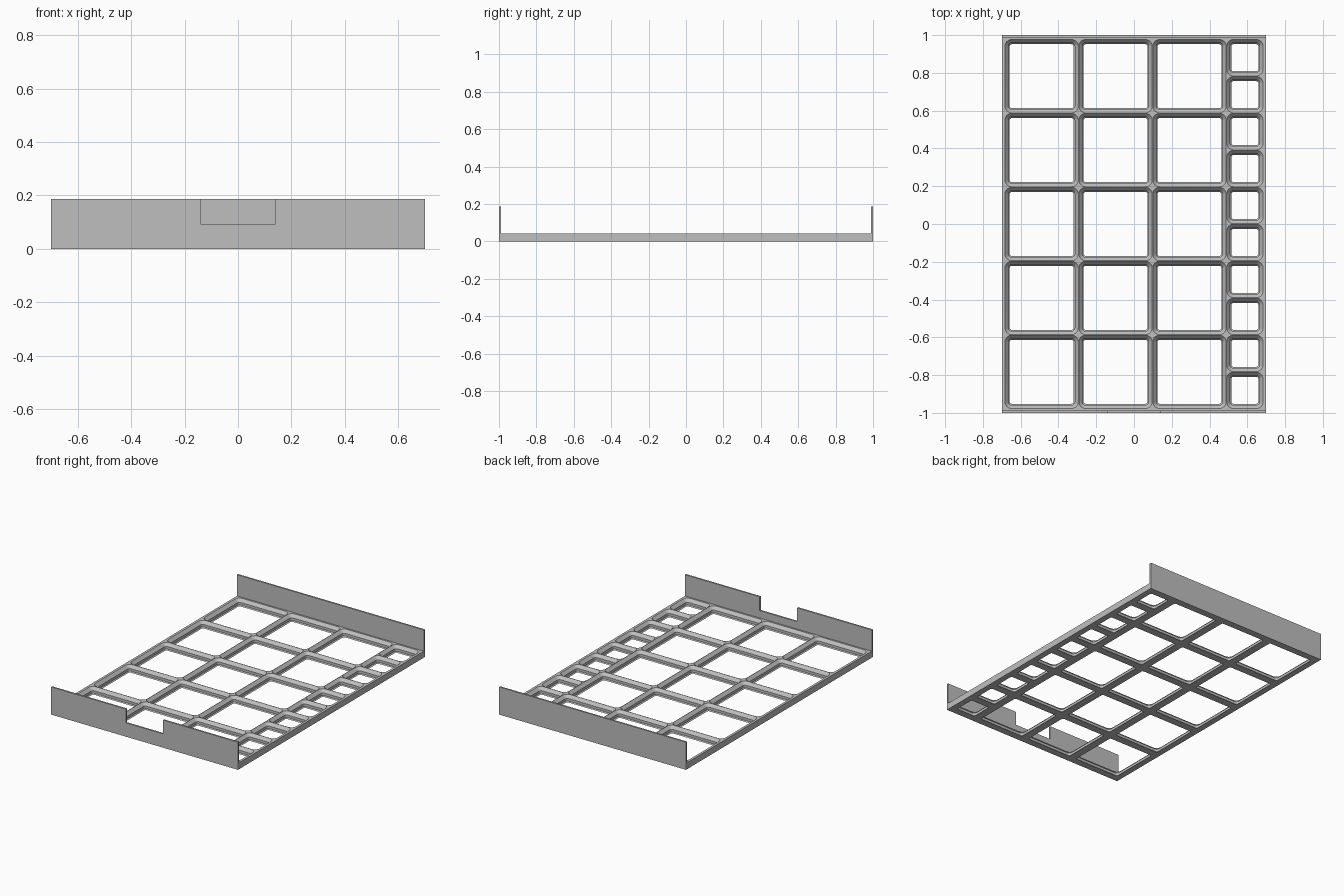
import bpy, bmesh, math

if "Cube" in bpy.data.objects:
    bpy.data.objects.remove(bpy.data.objects["Cube"])

W, D = 0.70, 1.0            # half width and half depth
PITCH = 0.3913              # full cell size
H = 0.0434                  # grid height
WALL_H, WALL_T = 0.187, 0.0115
GX, GY = 1.75 * PITCH, 2.5 * PITCH   # half extents of the cell field
BY = D - WALL_T             # grid stops at the end walls
SEG = 8                     # segments per rounded corner

grey = bpy.data.materials.new("light grey")
grey.diffuse_color = (0.52, 0.52, 0.52, 1)
grey.use_nodes = True
grey.node_tree.nodes["Principled BSDF"].inputs["Base Color"].default_value = grey.diffuse_color


def finish(name, bm):
    bmesh.ops.remove_doubles(bm, verts=bm.verts, dist=1e-6)
    me = bpy.data.meshes.new(name)
    bm.to_mesh(me)
    bm.free()
    me.materials.append(grey)
    ob = bpy.data.objects.new(name, me)
    bpy.context.collection.objects.link(ob)
    return ob


def loop(bm, rect, r, z):
    """Counter-clockwise rounded rectangle; r = 0 repeats each corner point."""
    x0, y0, x1, y1 = rect
    corners = [(x1 - r, y1 - r), (x0 + r, y1 - r), (x0 + r, y0 + r), (x1 - r, y0 + r)]
    pts = []
    for q, (cx, cy) in enumerate(corners):
        for i in range(SEG + 1):
            a = math.pi / 2 * (q + i / SEG)
            pts.append((cx + r * math.cos(a), cy + r * math.sin(a), z))
    if r == 0:
        c = [bm.verts.new((x, y, z)) for x, y in corners]
        return [c[i // (SEG + 1)] for i in range(len(pts))]
    return [bm.verts.new(p) for p in pts]


def bridge(bm, a, b):
    n = len(a)
    for i in range(n):
        j = (i + 1) % n
        f = list(dict.fromkeys([a[i], a[j], b[j], b[i]]))
        if len(f) > 2:
            bm.faces.new(f)


def cell(bm, x0, y0, size):
    """Open socket: flat rim, chamfer, straight wall, lower chamfer, underside."""
    x1, y1 = x0 + size, y0 + size
    e = 1e-4
    outer = (-W if x0 < -GX + e else x0, -BY if y0 < -GY + e else y0,
             W if x1 > GX - e else x1, BY if y1 > GY - e else y1)
    # inset and height of each step down the socket
    steps = [(0.0015, H), (0.0200, 0.0235), (0.0200, 0.0066), (0.0266, 0.0)]
    rings = [loop(bm, outer, 0, H)]
    for d, z in steps:
        rings.append(loop(bm, (x0 + d, y0 + d, x1 - d, y1 - d), 0.0373 - d, z))
    rings.append(loop(bm, outer, 0, 0))
    for a, b in zip(rings, rings[1:]):
        bridge(bm, a, b)
    # outer side faces only along the border of the tray
    t, b = rings[0][::SEG + 1], rings[-1][::SEG + 1]
    on_border = [outer[3] == BY, outer[0] == -W, outer[1] == -BY, outer[2] == W]
    for k in range(4):
        if on_border[k]:
            m = (k + 1) % 4
            bm.faces.new([t[k], b[k], b[m], t[m]])


# socket grid: three full columns plus one half-size column on the right
bm = bmesh.new()
for row in range(5):
    for col in range(3):
        cell(bm, -GX + col * PITCH, -GY + row * PITCH, PITCH)
for row in range(10):
    cell(bm, -GX + 3 * PITCH, -GY + row * PITCH / 2, PITCH / 2)
bmesh.ops.recalc_face_normals(bm, faces=bm.faces)
grid = finish("socket_grid", bm)
bpy.context.view_layer.objects.active = grid
grid.select_set(True)
bpy.ops.object.shade_smooth_by_angle(angle=math.radians(30))


# end walls: the front one has a notch in its top edge
def wall(name, profile, y):
    bm = bmesh.new()
    f = bm.faces.new([bm.verts.new((x, y, z)) for x, z in profile])
    ext = bmesh.ops.extrude_face_region(bm, geom=[f])["geom"]
    bmesh.ops.translate(bm, vec=(0, WALL_T, 0),
                        verts=[v for v in ext if isinstance(v, bmesh.types.BMVert)])
    bmesh.ops.recalc_face_normals(bm, faces=bm.faces)
    finish(name, bm)


N, NZ = 0.14, 0.0935
wall("front_wall", [(-W, 0), (W, 0), (W, WALL_H), (N, WALL_H), (N, NZ),
                    (-N, NZ), (-N, WALL_H), (-W, WALL_H)], -D)
wall("back_wall", [(-W, 0), (W, 0), (W, WALL_H), (-W, WALL_H)], D - WALL_T)
